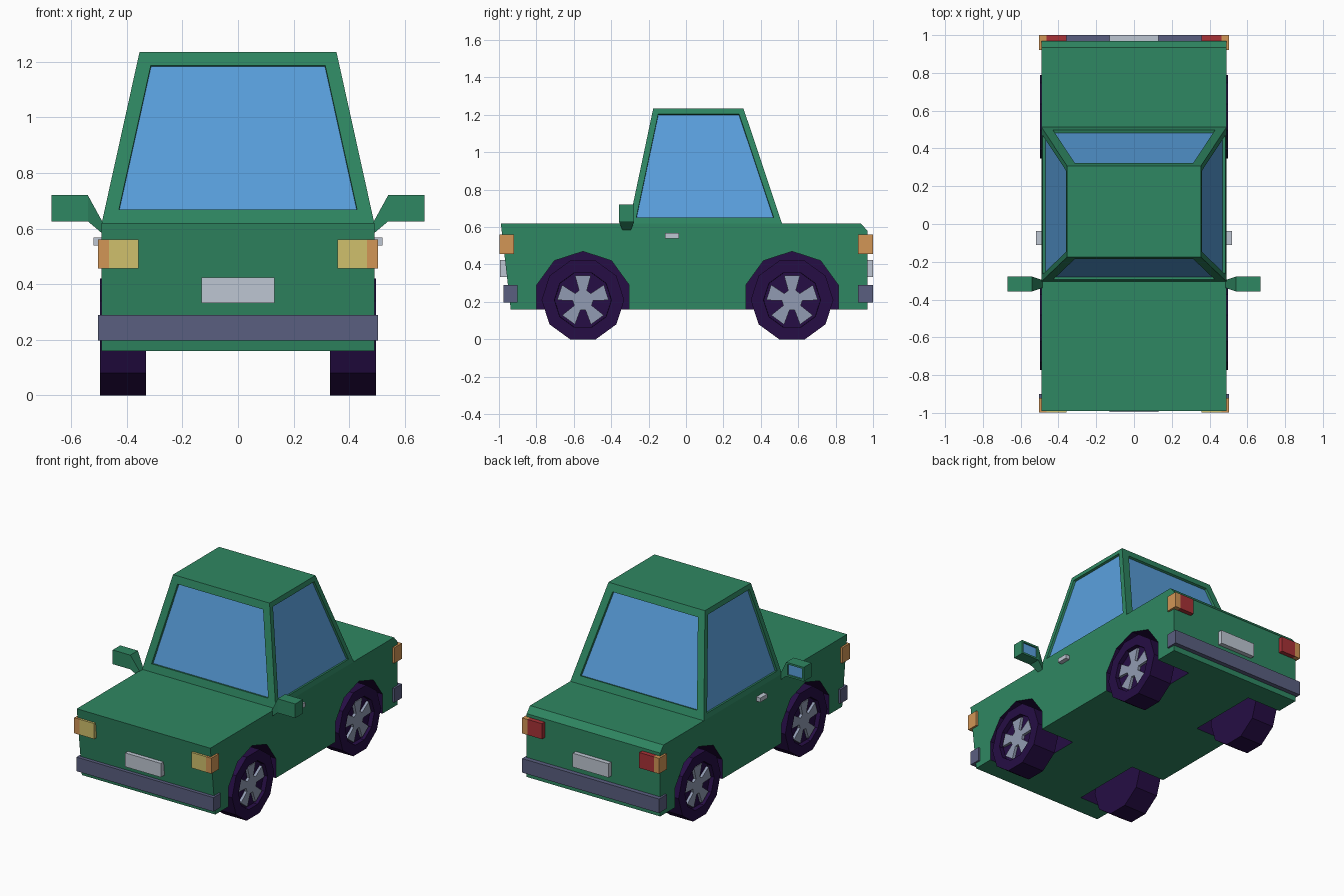
import bpy, bmesh, math

if "Cube" in bpy.data.objects:
    bpy.data.objects.remove(bpy.data.objects["Cube"])


def mat(name, r, g, b):
    m = bpy.data.materials.new(name)
    m.diffuse_color = (r, g, b, 1)
    m.use_nodes = True
    m.node_tree.nodes["Principled BSDF"].inputs["Base Color"].default_value = m.diffuse_color
    return m


GREEN = mat("green paint", 0.028, 0.242, 0.122)
GLASS = mat("blue glass", 0.102, 0.352, 0.730)
RUBBER = mat("dark rubber", 0.019, 0.004, 0.058)
RIM = mat("rim grey", 0.283, 0.328, 0.445)
BUMPER = mat("bumper grey", 0.102, 0.114, 0.216)
YELLOW = mat("headlight yellow", 0.631, 0.527, 0.150)
ORANGE = mat("indicator orange", 0.644, 0.305, 0.093)
RED = mat("tail light red", 0.392, 0.032, 0.038)
SILVER = mat("silver", 0.515, 0.565, 0.645)


def loft(name, a, b, mats, edit=None):
    """Closed solid between two matching rings of points."""
    bm = bmesh.new()
    va = [bm.verts.new(p) for p in a]
    vb = [bm.verts.new(p) for p in b]
    bm.faces.new(va)
    bm.faces.new(vb)
    n = len(va)
    for i in range(n):
        j = (i + 1) % n
        bm.faces.new((va[i], va[j], vb[j], vb[i]))
    bmesh.ops.recalc_face_normals(bm, faces=bm.faces[:])
    bm.normal_update()
    if edit:
        edit(bm)
    me = bpy.data.meshes.new(name)
    bm.to_mesh(me)
    bm.free()
    for m in mats:
        me.materials.append(m)
    ob = bpy.data.objects.new(name, me)
    bpy.context.collection.objects.link(ob)
    return ob


def prism(name, pts, x0, x1, mats, edit=None):
    """Extrude a (y, z) profile along x."""
    return loft(name, [(x0, y, z) for y, z in pts], [(x1, y, z) for y, z in pts], mats, edit)


def box(name, x0, x1, y0, y1, z0, z1, mats, edit=None):
    return prism(name, [(y0, z0), (y1, z0), (y1, z1), (y0, z1)], x0, x1, mats, edit)


def ngon(n, r, y, z, start):
    return [(y + r * math.cos(math.radians(start) + math.tau * i / n),
             z + r * math.sin(math.radians(start) + math.tau * i / n)) for i in range(n)]


def recess(bm, face, border, depth, index):
    """Inset a face, sink it and give it another material."""
    bmesh.ops.inset_individual(bm, faces=[face], thickness=border, depth=0, use_even_offset=True)
    bm.normal_update()
    bmesh.ops.inset_individual(bm, faces=[face], thickness=0.001, depth=-depth, use_even_offset=True)
    face.material_index = index


# Body shell from its side profile
body = prism("body", [(-0.937, 0.16), (0.97, 0.16), (0.97, 0.58), (0.935, 0.62), (-0.99, 0.62)],
             -0.49, 0.49, [GREEN, RUBBER])


# Cabin with sunken windows on all four sides
def windows(bm):
    for f in bm.faces[:]:
        if f.normal.z < -0.9:
            bm.faces.remove(f)
    for f in [f for f in bm.faces if f.normal.z < 0.9]:
        side = abs(f.normal.x) > 0.5
        recess(bm, f, 0.032 if side else 0.05, 0.015, 1)


loft("cabin",
     [(-0.49, -0.305, 0.62), (0.49, -0.305, 0.62), (0.49, 0.513, 0.62), (-0.49, 0.513, 0.62)],
     [(-0.354, -0.175, 1.235), (0.354, -0.175, 1.235), (0.354, 0.307, 1.235), (-0.354, 0.307, 1.235)],
     [GREEN, GLASS], windows)


def all_dark(bm):
    for f in bm.faces:
        f.material_index = 1


def mirror_glass(bm):
    recess(bm, max(bm.faces, key=lambda f: f.normal.y), 0.012, 0.008, 1)


for s, side in ((1, "right"), (-1, "left")):
    for y, end in ((-0.551, "front"), (0.567, "rear")):
        tag = f"{end}_{side}"
        # Wheel well cut into the body
        cutter = prism(f"well_cutter_{tag}", ngon(10, 0.26, y, 0.21, 18), s * 0.24, s * 0.6,
                       [GREEN, RUBBER], all_dark)
        cutter.hide_render = True
        cutter.hide_set(True)
        cut = body.modifiers.new(f"well_{tag}", "BOOLEAN")
        cut.operation = "DIFFERENCE"
        cut.solver = "EXACT"
        cut.object = cutter

        # Tyre with a dished outer face
        def dish(bm):
            outer = max(bm.faces, key=lambda f: f.normal.x * s)
            recess(bm, outer, 0.065, 0.03, 0)

        prism(f"tyre_{tag}", ngon(10, 0.221, y, 0.21, 0), s * 0.33, s * 0.497, [RUBBER], dish)

        # Five-spoke rim
        star = []
        for k in range(5):
            for r, off in ((0.055, -22), (0.138, -18), (0.138, 18), (0.055, 22)):
                a = math.radians(90 + 72 * k + off)
                star.append((y + r * math.cos(a), 0.21 + r * math.sin(a)))
        prism(f"rim_{tag}", star, s * 0.46, s * 0.485, [RIM])

    # Lamps at both ends
    box(f"headlight_{side}", s * 0.357, s * 0.464, -0.998, -0.93, 0.457, 0.56, [YELLOW])
    box(f"front_indicator_{side}", s * 0.464, s * 0.503, -0.998, -0.92, 0.457, 0.56, [ORANGE])
    box(f"tail_light_{side}", s * 0.357, s * 0.464, 0.93, 1.0, 0.457, 0.56, [RED])
    box(f"rear_indicator_{side}", s * 0.464, s * 0.503, 0.92, 1.0, 0.457, 0.56, [ORANGE])

    # Door handle
    box(f"door_handle_{side}", s * 0.48, s * 0.52, -0.112, -0.037, 0.54, 0.568, [SILVER])

    # Door mirror on a tapered arm
    box(f"mirror_{side}", s * 0.54, s * 0.67, -0.357, -0.278, 0.626, 0.72, [GREEN, GLASS], mirror_glass)
    loft(f"mirror_arm_{side}",
         [(s * 0.54, -0.357, 0.626), (s * 0.54, -0.278, 0.626), (s * 0.54, -0.278, 0.72), (s * 0.54, -0.357, 0.72)],
         [(s * 0.485, -0.338, 0.58), (s * 0.485, -0.297, 0.58), (s * 0.485, -0.297, 0.62), (s * 0.485, -0.338, 0.62)],
         [GREEN])

# Bumpers and number plates
box("front_bumper", -0.503, 0.503, -0.975, -0.9, 0.197, 0.29, [BUMPER])
box("rear_bumper", -0.503, 0.503, 0.92, 1.0, 0.197, 0.29, [BUMPER])
box("front_plate", -0.131, 0.131, -0.995, -0.94, 0.333, 0.425, [SILVER])
box("rear_plate", -0.131, 0.131, 0.95, 1.0, 0.333, 0.425, [SILVER])
